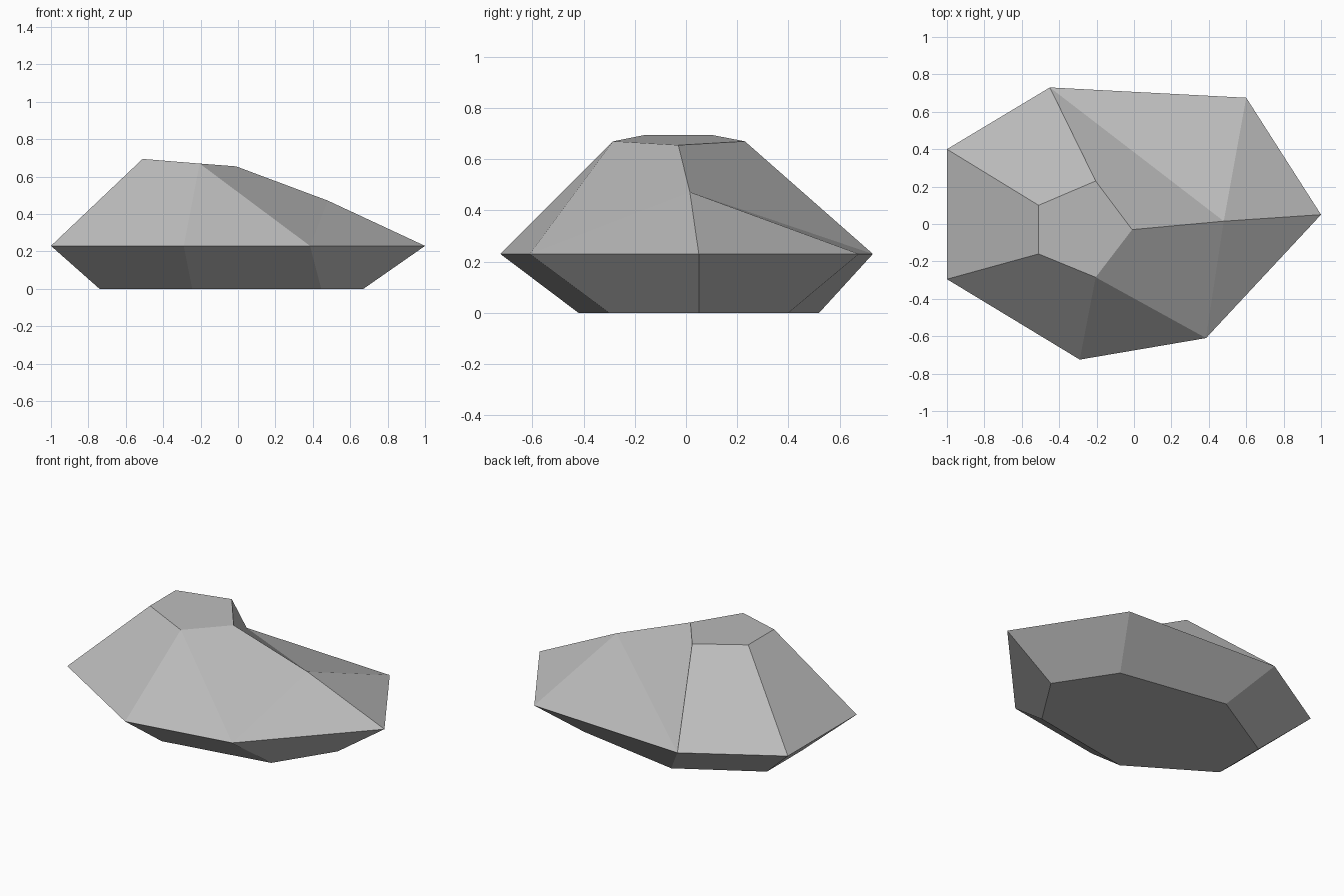
import bpy
import bmesh

cube = bpy.data.objects.get("Cube")
if cube:
    bpy.data.objects.remove(cube, do_unlink=True)

# One stone colour
stone = bpy.data.materials.new("stone grey")
stone.use_nodes = True
grey = (0.5, 0.5, 0.5, 1)
stone.diffuse_color = grey
bsdf = stone.node_tree.nodes["Principled BSDF"]
bsdf.inputs["Base Color"].default_value = grey
bsdf.inputs["Roughness"].default_value = 0.9

# Outlines run counter-clockwise from the front right corner
base_outline = [(-0.74, -0.11), (-0.245, -0.42), (0.445, -0.3), (0.67, 0.05),
                (0.44, 0.4), (-0.26, 0.52), (-0.74, 0.24)]
rim_outline = [(-1, -0.295), (-0.29, -0.725), (0.385, -0.61), (1, 0.05),
               (0.6, 0.675), (-0.45, 0.73), (-1, 0.4)]

bm = bmesh.new()


def ring(outline, z):
    return [bm.verts.new((x, y, z)) for x, y in outline]


base = ring(base_outline, 0)
rim = ring(rim_outline, 0.23)

# Underside and flared skirt
bm.faces.new(base[::-1])
for i in range(len(base)):
    j = (i + 1) % len(base)
    bm.faces.new((base[i], base[j], rim[j], rim[i]))

# Summit corners and the shoulder of the ridge
summit = [bm.verts.new(p) for p in (
    (-0.51, -0.16, 0.695), (-0.205, -0.285, 0.67), (-0.01, -0.03, 0.655),
    (-0.205, 0.23, 0.67), (-0.51, 0.1, 0.695))]
shoulder = bm.verts.new((0.48, 0.015, 0.472))
s_right, s_front, s_ridge, s_back, s_far = summit
front_right, front, front_left, left, back_left, back, back_right = rim

# Upper facets
for facet in (
        summit,
        (front_right, front, s_front, s_right),
        (front, front_left, s_front),
        (front_left, shoulder, s_ridge, s_front),
        (front_left, left, shoulder),
        (left, back_left, shoulder),
        (back_left, back, shoulder),
        (back, s_back, s_ridge, shoulder),
        (back, back_right, s_far, s_back),
        (back_right, front_right, s_right, s_far)):
    bm.faces.new(facet)
bmesh.ops.recalc_face_normals(bm, faces=bm.faces[:])

mesh = bpy.data.meshes.new("rock")
bm.to_mesh(mesh)
bm.free()
mesh.materials.append(stone)
rock = bpy.data.objects.new("rock", mesh)
bpy.context.collection.objects.link(rock)
